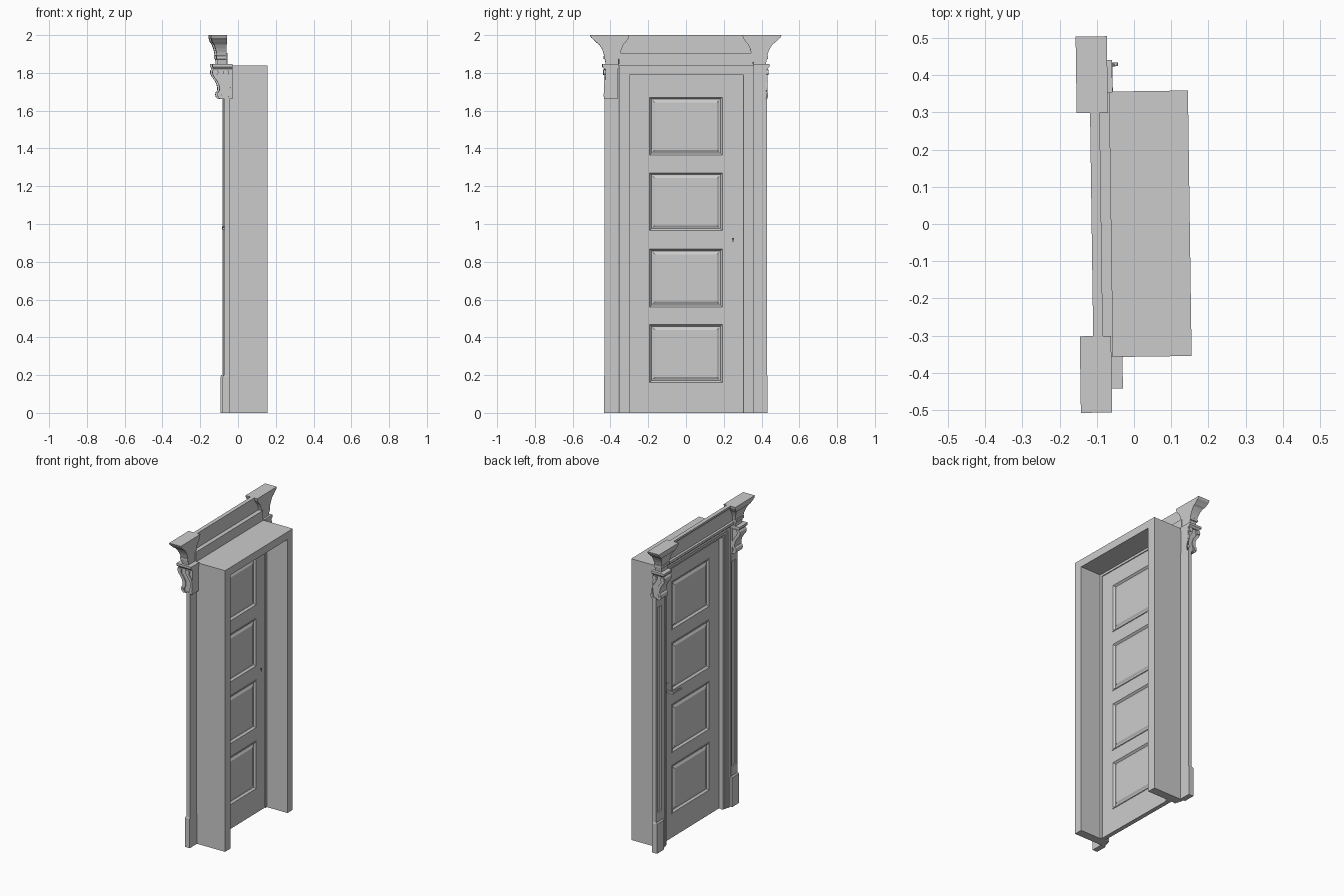
import bpy, bmesh, math
from mathutils import Matrix

TURN = Matrix.Rotation(0.014, 4, 'Z')   # the whole door stands very slightly turned


def finish(name, bm):
    bmesh.ops.recalc_face_normals(bm, faces=bm.faces)
    bm.transform(TURN)
    me = bpy.data.meshes.new(name)
    bm.to_mesh(me)
    bm.free()
    ob = bpy.data.objects.new(name, me)
    bpy.context.collection.objects.link(ob)
    return ob


def skin(name, loops):
    """Bridge equal-length loops of points and cap both ends."""
    bm = bmesh.new()
    rings = [[bm.verts.new(p) for p in loop] for loop in loops]
    n = len(rings[0])
    for a, b in zip(rings, rings[1:]):
        for i in range(n):
            bm.faces.new((a[i], a[(i + 1) % n], b[(i + 1) % n], b[i]))
    bm.faces.new(rings[0])
    bm.faces.new(rings[-1])
    return finish(name, bm)


def place(axis, t, a, b):
    return {'x': (t, a, b), 'y': (a, t, b), 'z': (a, b, t)}[axis]


def prism(name, axis, pts, t0, t1):
    return skin(name, [[place(axis, t, a, b) for a, b in pts] for t in (t0, t1)])


def loft(name, axis, sections):
    """Sections are (t, a0, a1, b0, b1) rectangles stacked along an axis."""
    return skin(name, [[place(axis, t, a, b) for a, b in
                        ((a0, b0), (a1, b0), (a1, b1), (a0, b1))]
                       for t, a0, a1, b0, b1 in sections])


def box(name, x0, x1, y0, y1, z0, z1):
    return loft(name, 'z', [(z0, x0, x1, y0, y1), (z1, x0, x1, y0, y1)])


def portal(name, yo, zo, yi, zi, x0, x1):
    """Door-shaped surround: two uprights and a head."""
    return prism(name, 'x', [(-yo, 0), (-yo, zo), (yo, zo), (yo, 0),
                             (yi, 0), (yi, zi), (-yi, zi), (-yi, 0)], x0, x1)


def disc(name, x, z, r, y0, y1):
    pts = [(x + r * math.cos(i * math.tau / 16), z + r * math.sin(i * math.tau / 16))
           for i in range(16)]
    return prism(name, 'y', pts, y0, y1)


# Deep jamb lining, stepped casing and door stop
F, B = -0.032, -0.004
portal("jamb", 0.357, 1.84, 0.302, 1.79, -0.06, 0.15)
portal("casing_outer", 0.362, 1.84, 0.335, 1.815, -0.074, -0.058)
portal("casing_middle", 0.337, 1.817, 0.312, 1.797, -0.068, -0.058)
portal("casing_inner", 0.314, 1.80, 0.298, 1.786, -0.063, -0.05)
portal("door_stop", 0.303, 1.791, 0.288, 1.775, B, B + 0.006)

# Door leaf: stiles, rails and four raised panels
centres = [0.315, 0.714, 1.118, 1.518]
HW, HH = 0.198, 0.159
for s in (-1, 1):
    box("door_stile", F, B, *sorted((s * HW, s * 0.302)), 0, 1.79)
edges = [0] + [v for c in centres for v in (c - HH, c + HH)] + [1.79]
for z0, z1 in zip(edges[::2], edges[1::2]):
    box("door_rail", F, B, -HW, HW, z0, z1)
steps = [(0.034, 0.001), (0.022, 0.008), (0.016, 0.009), (0.006, -0.003), (0.0, -0.003)]
for c in centres:
    sec = [(F + d, -HW + i, HW - i, c - HH + i, c + HH - i) for i, d in steps]
    sec += [(B - d, -HW + i, HW - i, c - HH + i, c + HH - i) for i, d in reversed(steps)]
    loft("door_panel", 'x', sec)

# Handle plate, lever and keyhole
box("handle_plate", F - 0.004, F, 0.237, 0.263, 0.87, 1.03)
box("handle_neck", F - 0.044, F, 0.244, 0.256, 0.974, 0.986)
loft("handle_lever", 'y', [(0.257, F - 0.050, F - 0.038, 0.972, 0.988),
                           (0.20, F - 0.048, F - 0.040, 0.975, 0.985),
                           (0.165, F - 0.047, F - 0.038, 0.970, 0.982)])
hole = box("keyhole", B - 0.001, B + 0.002, 0.246, 0.252, 0.905, 0.922)
knob = box("keyhole_top", B - 0.001, B + 0.002, 0.243, 0.255, 0.917, 0.927)
dark = bpy.data.materials.new("dark")
dark.diffuse_color = (0.05, 0.05, 0.05, 1)
for ob in (hole, knob):
    ob.data.materials.append(dark)

# Side profile of the scrolled bracket, front edge from top to bottom
scroll = [(-0.130, 1.826), (-0.141, 1.812), (-0.142, 1.797), (-0.134, 1.780),
          (-0.120, 1.762), (-0.109, 1.742), (-0.104, 1.722), (-0.105, 1.706),
          (-0.112, 1.698), (-0.115, 1.685), (-0.111, 1.670), (-0.101, 1.662)]

for s in (-1, 1):
    def yy(a, b):
        return sorted((s * a, s * b))
    back = -0.036 if s < 0 else -0.053

    # Pilaster: base, shaft with raised borders
    loft("pilaster_base", 'z', [(0, -0.087, -0.052, *yy(0.358, 0.433)),
                                (0.192, -0.087, -0.052, *yy(0.358, 0.433)),
                                (0.20, -0.080, -0.052, *yy(0.36, 0.430))])
    box("pilaster_shaft", -0.068, -0.052, *yy(0.36, 0.43), 0.19, 1.67)
    for a, b in ((0.36, 0.374), (0.416, 0.43)):
        box("pilaster_border", -0.077, -0.067, *yy(a, b), 0.20, 1.67)
    for z0, z1 in ((0.20, 0.26), (1.60, 1.67)):
        box("pilaster_border_end", -0.077, -0.067, *yy(0.374, 0.416), z0, z1)

    # Scrolled bracket facing forward, and a second scroll on the outer side
    prism("bracket", 'y', scroll + [(-0.055, 1.662), (-0.055, 1.825)], *yy(0.367, 0.424))
    for dx, name in ((0.0, "bracket_scroll"), (0.057, "bracket_side_scroll")):
        strip = [(x + dx, z) for x, z in scroll]
        inner = [(min(x + 0.022 + dx, back), z) for x, z in reversed(scroll)]
        spans = ((0.424, 0.431), (0.360, 0.367)) if dx == 0 else ((0.424, 0.433),)
        for a, b in spans:
            prism(name, 'y', strip + inner, *yy(a, b))
        disc(name + "_eye_top", -0.124 + dx, 1.803, 0.014, *yy(0.426, 0.437))
        disc(name + "_eye_foot", -0.103 + dx, 1.683, 0.009, *yy(0.426, 0.435))
    box("bracket_core", -0.085, back, *yy(0.362, 0.426), 1.662, 1.83)
    loft("bracket_cap", 'z', [(1.820, -0.132, back, *yy(0.36, 0.432)),
                              (1.832, -0.142, back, *yy(0.355, 0.442)),
                              (1.846, -0.142, back, *yy(0.355, 0.442))])

    # Flared cornice block: (height, front x, inner y, outer y)
    crown = [(1.845, -0.113, 0.358, 0.424), (1.872, -0.115, 0.356, 0.428),
             (1.874, -0.121, 0.350, 0.434), (1.890, -0.121, 0.350, 0.434),
             (1.892, -0.118, 0.348, 0.432), (1.910, -0.121, 0.345, 0.437),
             (1.930, -0.126, 0.339, 0.446), (1.948, -0.133, 0.331, 0.457),
             (1.956, -0.136, 0.326, 0.464), (1.960, -0.142, 0.320, 0.472),
             (1.975, -0.147, 0.309, 0.487), (1.986, -0.150, 0.303, 0.500),
             (2.000, -0.150, 0.300, 0.506)]
    loft("cornice_block", 'z', [(z, xf, -0.066, *yy(a, b)) for z, xf, a, b in crown])

# Frieze between the blocks: bed moulding, panel and top moulding
prism("frieze_bed", 'y', [(-0.061, 1.838), (-0.082, 1.838), (-0.090, 1.850), (-0.104, 1.858),
                          (-0.104, 1.874), (-0.095, 1.880), (-0.095, 1.905), (-0.061, 1.905)],
      -0.355, 0.355)
box("frieze_panel", -0.099, -0.088, -0.35, 0.35, 1.90, 1.99)
prism("frieze_top", 'y', [(-0.088, 2.0), (-0.114, 2.0), (-0.114, 1.988), (-0.106, 1.978),
                          (-0.099, 1.962), (-0.088, 1.962)], -0.33, 0.33)
